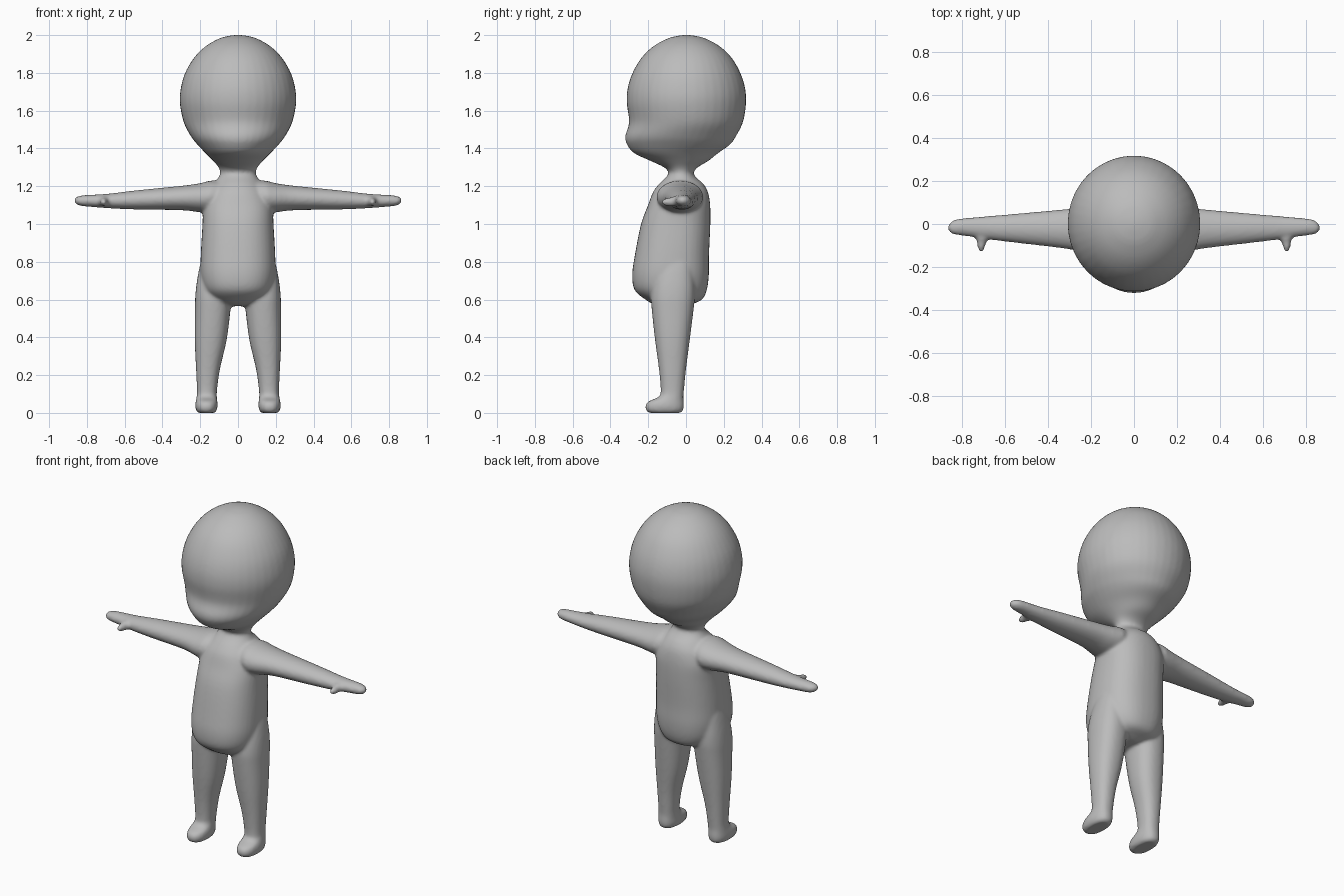
import bpy, bmesh, math

SEG, SUB = 40, 4


def spline(rows):
    """Catmull-Rom subdivision of a list of section rows."""
    out = []
    for i in range(len(rows) - 1):
        p0, p1 = rows[max(i - 1, 0)], rows[i]
        p2, p3 = rows[i + 1], rows[min(i + 2, len(rows) - 1)]
        for k in range(SUB):
            t = k / SUB
            out.append([0.5 * (2 * b + (c - a) * t + (2 * a - 5 * b + 4 * c - d) * t * t
                               + (3 * b - a - 3 * c + d) * t ** 3)
                        for a, b, c, d in zip(p0, p1, p2, p3)])
    return out + [list(rows[-1])]


def loft(bm, rows, place, power=lambda t: 2.0):
    """Skin superellipse sections (t, a0, a1, b0, b1); place maps (t, a, b) to xyz."""
    rings = []
    for t, a0, a1, b0, b1 in spline(rows):
        e, ring = 2 / power(t), []
        for k in range(SEG):
            c, s = math.cos(math.tau * k / SEG), math.sin(math.tau * k / SEG)
            a = (a0 + a1) / 2 + (a1 - a0) / 2 * math.copysign(abs(c) ** e, c)
            b = (b0 + b1) / 2 + (b1 - b0) / 2 * math.copysign(abs(s) ** e, s)
            ring.append(bm.verts.new(place(t, a, b)))
        rings.append(ring)
    faces = [bm.faces.new(rings[0]), bm.faces.new(rings[-1])]
    for r, q in zip(rings, rings[1:]):
        for k in range(SEG):
            j = (k + 1) % SEG
            faces.append(bm.faces.new((r[k], r[j], q[j], q[k])))
    bmesh.ops.recalc_face_normals(bm, faces=faces)


# torso, neck and head: z, half width, front y, back y
trunk = [(0.565, .04, -.12, 0), (0.575, .09, -.17, .03), (0.60, .14, -.215, .085),
         (0.65, .18, -.272, .11), (0.73, .198, -.285, .121), (0.84, .197, -.27, .122),
         (1.0, .188, -.238, .129), (1.1, .183, -.201, .128), (1.17, .16, -.174, .116),
         (1.215, .125, -.14, .09), (1.24, .107, -.113, .06), (1.27, .094, -.092, .04),
         (1.30, .103, -.116, .062), (1.335, .132, -.19, .12), (1.375, .172, -.275, .17),
         (1.42, .215, -.312, .233), (1.465, .25, -.322, .265), (1.54, .288, -.301, .302),
         (1.64, .308, -.314, .318), (1.72, .303, -.309, .313), (1.80, .28, -.283, .288),
         (1.88, .233, -.236, .242), (1.94, .173, -.174, .18), (1.98, .104, -.102, .108),
         (1.995, .054, -.05, .056), (2.001, .008, -.006, .01)]
# leg and foot: z, inner x, outer x, front y, back y
leg = [(0.0, .125, .21, -.195, -.03), (0.012, .113, .221, -.211, -.016),
       (0.035, .108, .226, -.216, -.011), (0.06, .109, .224, -.20, -.012),
       (0.085, .112, .219, -.145, -.014), (0.12, .111, .217, -.134, -.011),
       (0.23, .096, .222, -.143, 0), (0.386, .06, .229, -.164, .02),
       (0.545, .04, .228, -.181, .04), (0.62, .035, .226, -.185, .048),
       (0.70, .05, .217, -.17, .045), (0.80, .08, .197, -.13, .03), (0.87, .11, .17, -.09, 0)]
# arm and mitten hand: x, front y, back y, bottom z, top z
arm = [(0.06, -.12, .06, 1.09, 1.225), (0.14, -.155, .09, 1.06, 1.23),
       (0.20, -.145, .085, 1.062, 1.216), (0.30, -.118, .071, 1.073, 1.202),
       (0.54, -.089, .049, 1.077, 1.178), (0.68, -.072, .037, 1.083, 1.161),
       (0.77, -.058, .029, 1.09, 1.155), (0.82, -.052, .024, 1.094, 1.152),
       (0.85, -.045, .013, 1.101, 1.146), (0.863, -.034, -.002, 1.113, 1.136),
       (0.867, -.021, -.015, 1.122, 1.127)]
# thumb: y, inner x, outer x, bottom z, top z
thumb = [(-.03, .665, .755, 1.095, 1.15), (-.065, .675, .74, 1.094, 1.146),
         (-.085, .688, .731, 1.094, 1.141), (-.11, .695, .729, 1.097, 1.135),
         (-.124, .70, .724, 1.104, 1.128), (-.13, .709, .715, 1.113, 1.118)]

bm = bmesh.new()
loft(bm, [(z, -w, w, f, b) for z, w, f, b in trunk], lambda t, a, b: (a, b, t),
     lambda z: 2.35 if z < 1.1 else 2.35 - .35 * min(1, (z - 1.1) / .15))
for s in (-1, 1):
    loft(bm, leg, lambda t, a, b: (s * a, b, t), lambda z: 2.3)
    loft(bm, arm, lambda t, a, b: (s * t, a, b))
    loft(bm, thumb, lambda t, a, b: (s * a, t, b))
mesh = bpy.data.meshes.new("figure_body")
bm.to_mesh(mesh)
bm.free()
body = bpy.data.objects.new("figure_body", mesh)
bpy.context.collection.objects.link(body)

# fuse the parts into one skin and soften the joins
fuse = body.modifiers.new("fuse", 'REMESH')
fuse.mode, fuse.voxel_size, fuse.use_smooth_shade = 'VOXEL', 0.009, True
soft = body.modifiers.new("soften", 'SMOOTH')
soft.factor, soft.iterations = 0.5, 8

clay = bpy.data.materials.new("grey clay")
clay.diffuse_color = (0.5, 0.5, 0.5, 1)
mesh.materials.append(clay)
